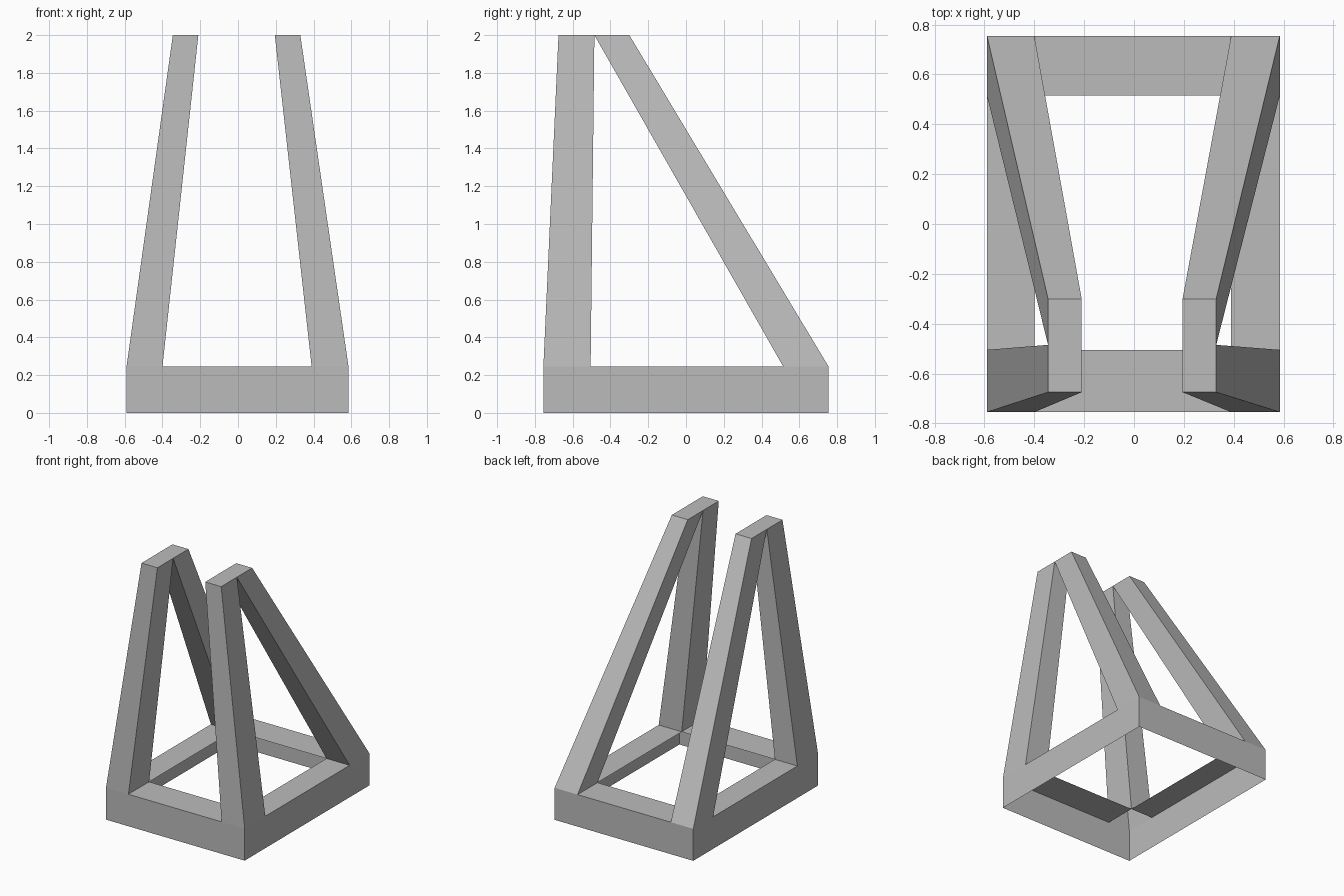
import bpy
import bmesh

if "Cube" in bpy.data.objects:
    bpy.data.objects.remove(bpy.data.objects["Cube"], do_unlink=True)

grey = bpy.data.materials.new("plain_grey")
grey.use_nodes = True
COLOUR = (0.5, 0.5, 0.5, 1)
grey.diffuse_color = COLOUR
grey.node_tree.nodes["Principled BSDF"].inputs["Base Color"].default_value = COLOUR

# Grid lines of the base: outer edge, opening, opening, outer edge
XS = (-0.59, -0.40, 0.39, 0.585)
YS = (-0.755, -0.505, 0.515, 0.755)
RIM, TOP = 0.245, 2.0


def rect(x0, x1, y0, y1, z):
    """Counter-clockwise rectangle seen from above."""
    return [(x0, y0, z), (x1, y0, z), (x1, y1, z), (x0, y1, z)]


def add_face(bm, points):
    bm.faces.new([bm.verts.new(p) for p in points])


def add_sides(bm, low, high):
    for i in range(4):
        j = (i + 1) % 4
        add_face(bm, (low[i], low[j], high[j], high[i]))


def finish(name, bm):
    bmesh.ops.remove_doubles(bm, verts=bm.verts, dist=0.0001)
    mesh = bpy.data.meshes.new(name)
    bm.to_mesh(mesh)
    bm.free()
    mesh.materials.append(grey)
    obj = bpy.data.objects.new(name, mesh)
    bpy.context.collection.objects.link(obj)


# Hollow base: thin outer walls and a ledge on each side, open at the corners
bm = bmesh.new()
add_sides(bm, rect(XS[0], XS[3], YS[0], YS[3], 0), rect(XS[0], XS[3], YS[0], YS[3], RIM))
for k in (0, 2):
    add_face(bm, rect(XS[1], XS[2], YS[k], YS[k + 1], RIM))
    add_face(bm, rect(XS[k], XS[k + 1], YS[1], YS[2], RIM))
finish("base_frame", bm)

# Hollow tapered legs rising from the open corners, capped on top
for side, k, x_top in (("right", 0, (-0.345, -0.21)), ("left", 2, (0.195, 0.33))):
    for end, m, y_top in (("front", 0, (-0.675, -0.485)), ("back", 2, (-0.485, -0.30))):
        bm = bmesh.new()
        foot = rect(XS[k], XS[k + 1], YS[m], YS[m + 1], RIM)
        head = rect(*x_top, *y_top, TOP)
        add_sides(bm, foot, head)
        add_face(bm, head)
        finish(f"{end}_{side}_leg", bm)
